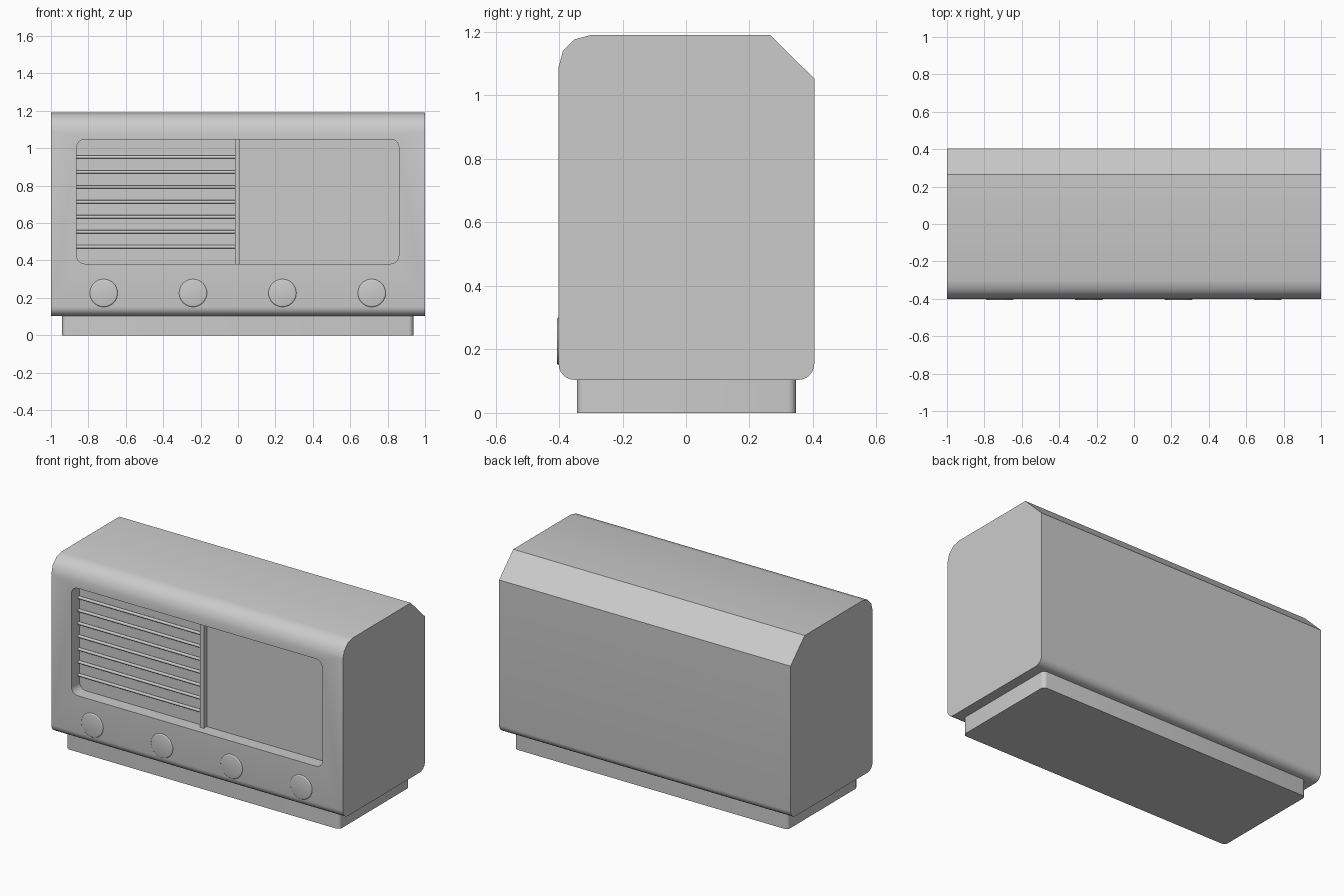
import bpy, bmesh, math
from mathutils import Matrix

if "Cube" in bpy.data.objects:
    bpy.data.objects.remove(bpy.data.objects["Cube"])


def arc(cx, cy, r, a0, a1, n):
    return [(cx + r * math.cos(math.radians(a0 + (a1 - a0) * i / n)),
             cy + r * math.sin(math.radians(a0 + (a1 - a0) * i / n))) for i in range(n + 1)]


def rounded_rect(x0, x1, y0, y1, r, n=6):
    return (arc(x1 - r, y1 - r, r, 0, 90, n) + arc(x0 + r, y1 - r, r, 90, 180, n)
            + arc(x0 + r, y0 + r, r, 180, 270, n) + arc(x1 - r, y0 + r, r, 270, 360, n))


def finish(name, bm):
    bmesh.ops.recalc_face_normals(bm, faces=bm.faces)
    me = bpy.data.meshes.new(name)
    bm.to_mesh(me)
    bm.free()
    ob = bpy.data.objects.new(name, me)
    bpy.context.collection.objects.link(ob)
    return ob


def extrude(name, pts, axis, a, b):
    """Extrude a 2D profile from a to b along an axis."""
    place = {'X': lambda p, t: (t, p[0], p[1]),
             'Y': lambda p, t: (p[0], t, p[1]),
             'Z': lambda p, t: (p[0], p[1], t)}[axis]
    bm = bmesh.new()
    lo = [bm.verts.new(place(p, a)) for p in pts]
    hi = [bm.verts.new(place(p, b)) for p in pts]
    bm.faces.new(lo)
    bm.faces.new(hi)
    for i in range(len(pts)):
        j = (i + 1) % len(pts)
        bm.faces.new((lo[i], lo[j], hi[j], hi[i]))
    return finish(name, bm)


def activate(ob):
    bpy.ops.object.select_all(action='DESELECT')
    ob.select_set(True)
    bpy.context.view_layer.objects.active = ob


def smooth(ob, deg=35):
    activate(ob)
    bpy.ops.object.shade_smooth_by_angle(angle=math.radians(deg))


FRONT, BACK, BOTTOM, TOP = -0.401, 0.404, 0.104, 1.19
PANEL = FRONT + 0.08

# Cabinet: side profile with rounded front top, chamfered back top, rounded bottom
profile = (arc(FRONT + 0.1, TOP - 0.1, 0.1, 180, 90, 3)
           + [(0.265, TOP), (BACK, 1.053)]
           + arc(BACK - 0.05, BOTTOM + 0.05, 0.05, 0, -90, 6)
           + arc(FRONT + 0.05, BOTTOM + 0.05, 0.05, 270, 180, 6))
cabinet = extrude("cabinet", profile, 'X', -1, 1)

# Recessed front panel
cutter = extrude("recess_cutter", rounded_rect(-0.863, 0.86, 0.382, 1.048, 0.045), 'Y', -0.6, PANEL)
cutter.hide_render = True
mod = cabinet.modifiers.new("recess", 'BOOLEAN')
mod.operation, mod.solver, mod.object = 'DIFFERENCE', 'EXACT', cutter
activate(cabinet)
bpy.ops.object.modifier_apply(modifier=mod.name)
bpy.data.objects.remove(cutter)
smooth(cabinet)

# Plinth
smooth(extrude("plinth", rounded_rect(-0.94, 0.937, -0.344, 0.346, 0.025, 4), 'Z', 0, BOTTOM + 0.01))

# Divider between grille and dial
extrude("divider", [(-0.015, 0.38), (0.011, 0.38), (0.011, 1.05), (-0.015, 1.05)],
        'Y', PANEL - 0.03, PANEL + 0.01)

# Grille bars
for i in range(7):
    bar = [(PANEL - 0.008 + y, 0.473 + 0.08 * i + z) for y, z in arc(0, 0, 0.009, 0, 330, 11)]
    smooth(extrude(f"grille_bar_{i + 1}", bar, 'X', -0.868, -0.01))

# Knobs: shallow discs with a bevelled rim
for i in range(4):
    bm = bmesh.new()
    bmesh.ops.create_cone(bm, cap_ends=True, segments=32, radius1=0.075, radius2=0.075, depth=0.05,
                          matrix=Matrix.Translation((-0.718 + 0.4777 * i, FRONT + 0.019, 0.226))
                          @ Matrix.Rotation(math.pi / 2, 4, 'X'))
    y_min = min(v.co.y for v in bm.verts)
    rim = [e for e in bm.edges if all(v.co.y < y_min + 1e-4 for v in e.verts)]
    bmesh.ops.bevel(bm, geom=rim, offset=0.008, segments=3, profile=0.5, affect='EDGES')
    smooth(finish(f"knob_{i + 1}", bm))
